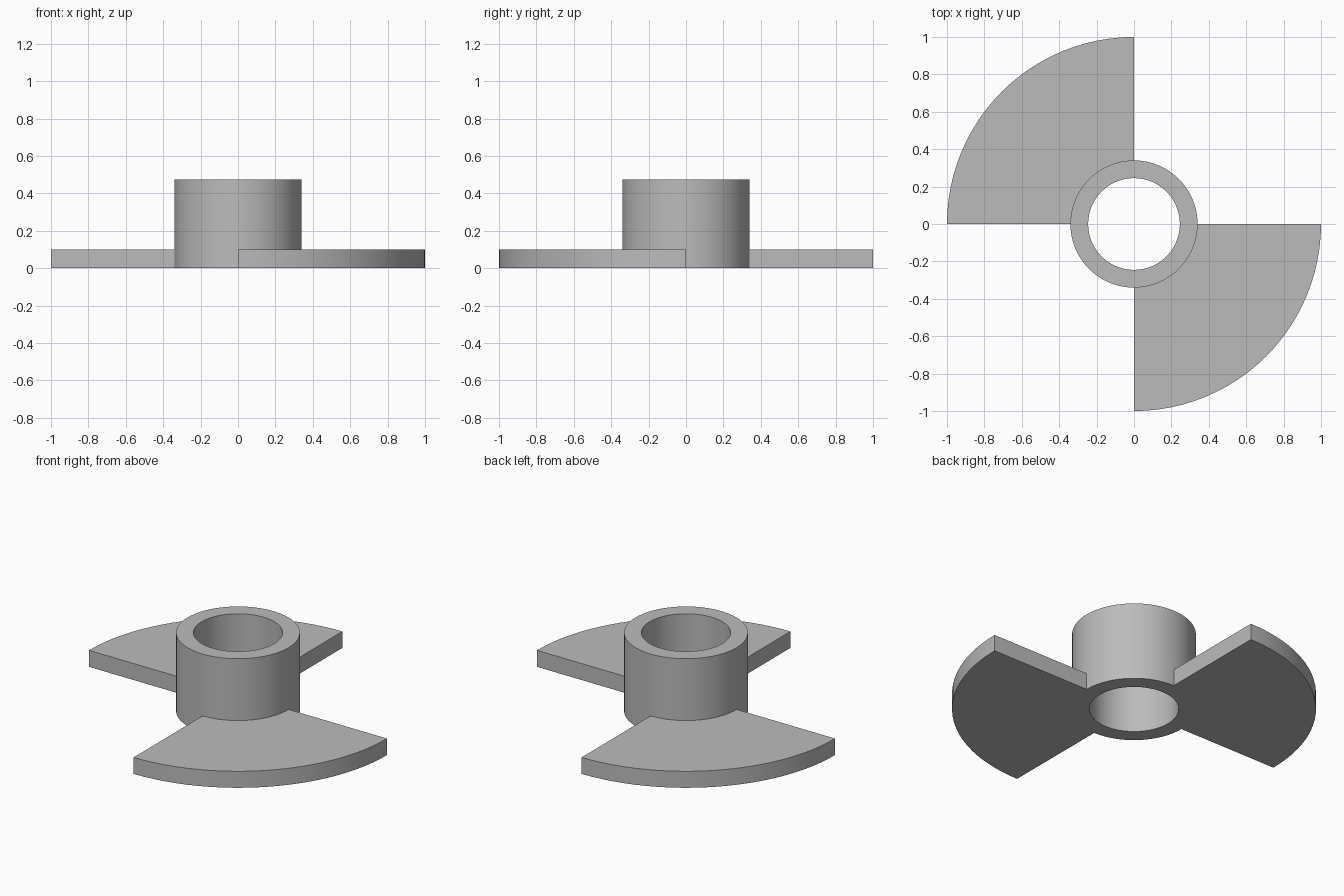
import bpy, bmesh, math

cube = bpy.data.objects.get("Cube")
if cube:
    bpy.data.objects.remove(cube, do_unlink=True)

SEGMENTS = 96
BORE, HUB, TIP = 0.245, 0.34, 1.0
BLADE_TOP, HUB_TOP = 0.1, 0.475

grey = bpy.data.materials.new("plain grey")
grey.use_nodes = True
colour = (0.5, 0.5, 0.5, 1)
grey.diffuse_color = colour
grey.node_tree.nodes["Principled BSDF"].inputs["Base Color"].default_value = colour

bm = bmesh.new()


def ring_point(r, z, step):
    a = math.tau * step / SEGMENTS
    return bm.verts.new((r * math.cos(a), r * math.sin(a), z))


def sweep(points, step):
    """Sweep an open (radius, height) profile through one angular step."""
    for (r0, z0), (r1, z1) in zip(points, points[1:]):
        bm.faces.new([ring_point(r0, z0, step), ring_point(r0, z0, step + 1),
                      ring_point(r1, z1, step + 1), ring_point(r1, z1, step)])


# Hub tube, and the blade profile that replaces its lower wall
hub = [(HUB, 0), (BORE, 0), (BORE, HUB_TOP), (HUB, HUB_TOP), (HUB, BLADE_TOP)]
bare_wall = [(HUB, BLADE_TOP), (HUB, 0)]
blade = [(HUB, BLADE_TOP), (TIP, BLADE_TOP), (TIP, 0), (HUB, 0)]

# Two opposite quarter blades, fused to the hub
quarter = SEGMENTS // 4
for step in range(SEGMENTS):
    sweep(hub, step)
    sweep(blade if (step // quarter) % 2 else bare_wall, step)

# Straight side walls of the blades
for q in range(4):
    bm.faces.new([ring_point(r, z, q * quarter) for r, z in blade])

bmesh.ops.remove_doubles(bm, verts=bm.verts, dist=0.0001)
bmesh.ops.recalc_face_normals(bm, faces=bm.faces)

mesh = bpy.data.meshes.new("hub_with_blades")
bm.to_mesh(mesh)
bm.free()
mesh.materials.append(grey)
body = bpy.data.objects.new("hub_with_blades", mesh)
bpy.context.collection.objects.link(body)

# Smooth round walls with crisp rims
bpy.context.view_layer.objects.active = body
body.select_set(True)
bpy.ops.object.shade_smooth_by_angle(angle=math.radians(30))
